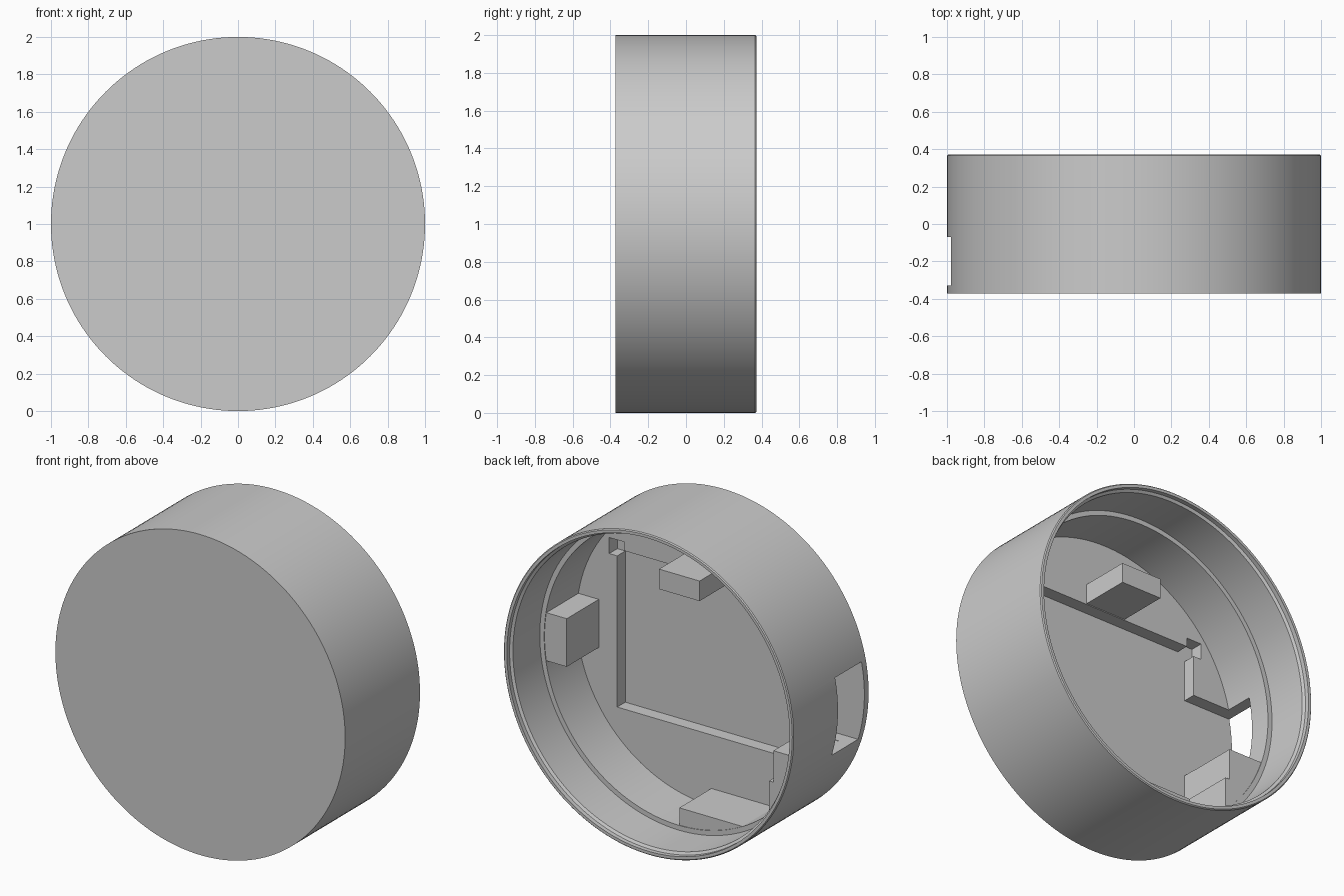
import bpy, bmesh, math
from mathutils import Matrix

cube = bpy.data.objects.get("Cube")
if cube:
    bpy.data.objects.remove(cube, do_unlink=True)

SEGMENTS = 160
FRONT, BACK = -0.372, 0.372
FLOOR, POCKET, SHELF = -0.25, -0.33, 0.07

grey = bpy.data.materials.new("plain grey")
grey.use_nodes = True
colour = (0.6, 0.6, 0.6, 1)
grey.diffuse_color = colour
grey.node_tree.nodes["Principled BSDF"].inputs["Base Color"].default_value = colour


def make_object(name, bm):
    bmesh.ops.recalc_face_normals(bm, faces=bm.faces)
    mesh = bpy.data.meshes.new(name)
    bm.to_mesh(mesh)
    bm.free()
    mesh.materials.append(grey)
    obj = bpy.data.objects.new(name, mesh)
    bpy.context.collection.objects.link(obj)
    return obj


def box(name, x, y, z):
    """Box from (low, high) pairs; z is measured from the case axis."""
    bm = bmesh.new()
    bmesh.ops.create_cube(bm, size=1)
    for v in bm.verts:
        v.co = [lo + (c + 0.5) * (hi - lo) for c, (lo, hi) in zip(v.co, (x, y, z))]
        v.co.z += 1
    return make_object(name, bm)


def lathe(name, profile):
    """Turn (radius, y) points around the case axis; the ends are capped."""
    bm = bmesh.new()
    rings = []
    for r, y in profile:
        rings.append([bm.verts.new((r * math.cos(a), y, 1 + r * math.sin(a)))
                      for a in (2 * math.pi * i / SEGMENTS for i in range(SEGMENTS))])
    for a, b in zip(rings, rings[1:]):
        for i in range(SEGMENTS):
            j = (i + 1) % SEGMENTS
            bm.faces.new((a[i], a[j], b[j], b[i]))
    bm.faces.new(rings[0])
    bm.faces.new(rings[-1])
    return make_object(name, bm)


def boolean(obj, tool, operation):
    mod = obj.modifiers.new("cut", 'BOOLEAN')
    mod.operation, mod.solver, mod.object = operation, 'EXACT', tool
    bpy.context.view_layer.objects.active = obj
    bpy.ops.object.modifier_apply(modifier=mod.name)


# Round case: closed front, stepped inner wall, open back
case = lathe("round_case", [
    (1.0, FRONT), (1.0, BACK - 0.006), (0.994, BACK), (0.976, BACK),
    (0.976, 0.345), (0.96, 0.335), (0.96, SHELF), (0.93, SHELF), (0.93, FLOOR)])

# Support blocks, trimmed to the round wall
base = (FLOOR - 0.02, SHELF - 0.004)
blocks = [
    box("top_block", (-0.14, 0.14), base, (0.505, 0.63)),
    box("left_block", (0.777, 1), base, (-0.15, 0.15)),
    box("bottom_block", (-0.6, 0.0), base, (-1, -0.822)),
    box("right_block", (-1, -0.62), base, (-1, -0.292)),
]
trim = lathe("trim_cutter", [(0.935, FRONT), (0.935, BACK)])
for block in blocks:
    boolean(block, trim, 'INTERSECT')

# Pocket in the floor, corner notches and the side window with its channel
pocket = box("pocket_cutter", (-0.65, 0.65), (POCKET, 0.2), (-0.488, 0.5))
window = box("window_cutter", (-1.2, -0.6), (POCKET, -0.07), (-0.29, 0.2))
notches = [box("notch_cutter", sorted((s * 0.6, s * 0.705)), (POCKET, -0.1), (0.455, 0.555))
           for s in (-1, 1)]
cutters = [pocket, window] + notches
for cutter in cutters:
    boolean(case, cutter, 'DIFFERENCE')
boolean(blocks[3], pocket, 'DIFFERENCE')

for cutter in cutters + [trim]:
    bpy.data.objects.remove(cutter, do_unlink=True)

# Smooth round surfaces, crisp edges
bpy.ops.object.select_all(action='DESELECT')
for obj in [case] + blocks:
    obj.select_set(True)
bpy.context.view_layer.objects.active = case
bpy.ops.object.shade_smooth_by_angle(angle=math.radians(25))
